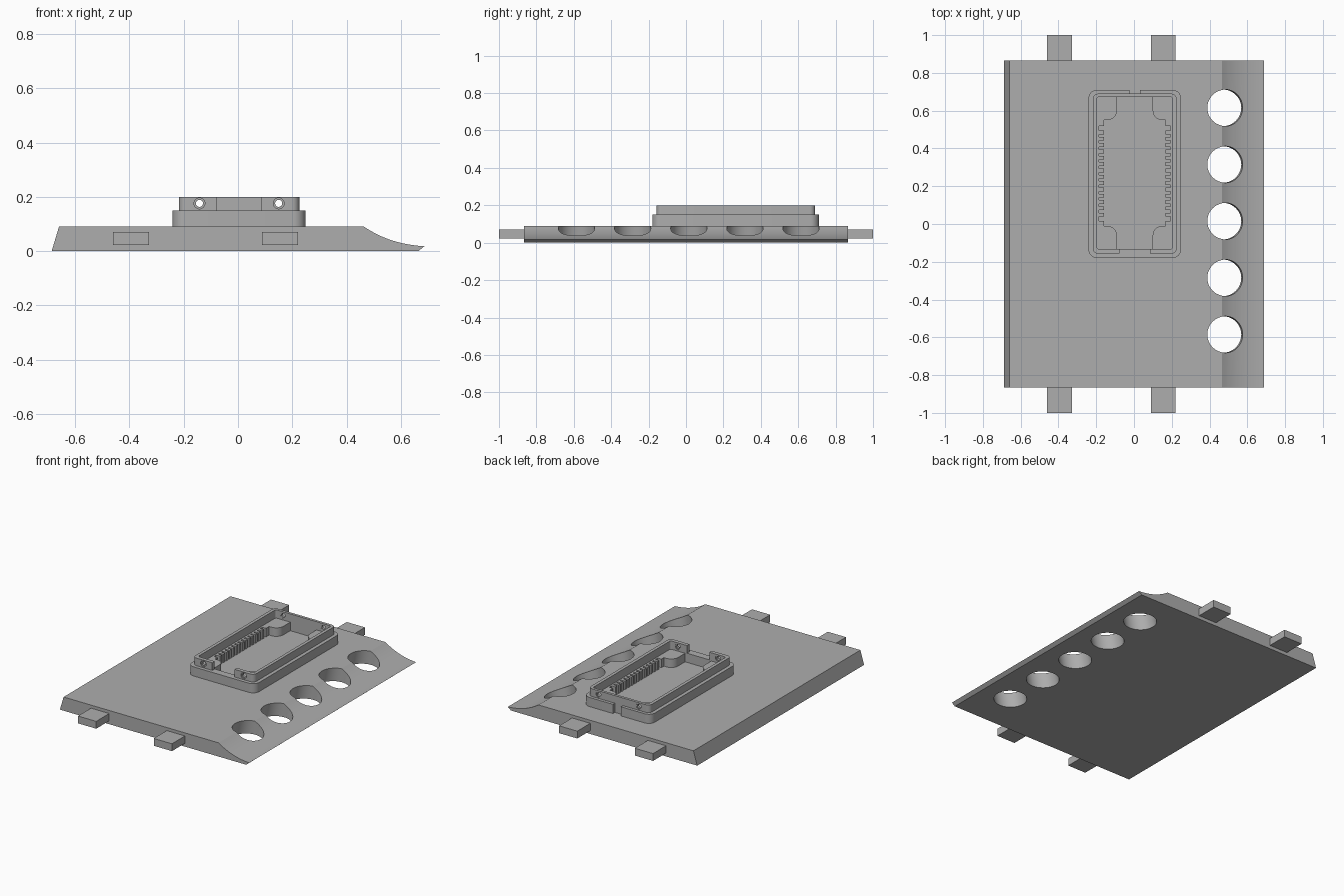
import bpy
import bmesh
from math import cos, sin, pi, atan
from mathutils import Matrix, Vector

cube = bpy.data.objects.get("Cube")
if cube:
    bpy.data.objects.remove(cube, do_unlink=True)

grey = bpy.data.materials.new("plain grey")
grey.use_nodes = True
grey.diffuse_color = (0.42, 0.42, 0.42, 1)
grey.node_tree.nodes["Principled BSDF"].inputs["Base Color"].default_value = grey.diffuse_color


def finish(name, bm):
    bmesh.ops.recalc_face_normals(bm, faces=bm.faces)
    mesh = bpy.data.meshes.new(name)
    bm.to_mesh(mesh)
    bm.free()
    mesh.materials.append(grey)
    ob = bpy.data.objects.new(name, mesh)
    bpy.context.collection.objects.link(ob)
    return ob


def prism(name, points, offset):
    """Extrude a closed 3D outline along an offset."""
    bm = bmesh.new()
    face = bm.faces.new([bm.verts.new(p) for p in points])
    out = bmesh.ops.extrude_face_region(bm, geom=[face])
    verts = [v for v in out["geom"] if isinstance(v, bmesh.types.BMVert)]
    bmesh.ops.translate(bm, verts=verts, vec=offset)
    return finish(name, bm)


def slab(name, x0, x1, y0, y1, z0, z1, radii=(0, 0, 0, 0)):
    """Box whose vertical corners may be rounded, counted from +x +y."""
    corners = [(x1, y1, -1, -1), (x0, y1, 1, -1), (x0, y0, 1, 1), (x1, y0, -1, 1)]
    pts = []
    for i, ((x, y, sx, sy), r) in enumerate(zip(corners, radii)):
        steps = 8 if r else 0
        for k in range(steps + 1):
            a = pi / 2 * (i + k / max(steps, 1))
            pts.append((x + sx * r + r * cos(a), y + sy * r + r * sin(a), z0))
    return prism(name, pts, (0, 0, z1 - z0))


def cylinder(name, radius, depth, matrix):
    bm = bmesh.new()
    bmesh.ops.create_cone(bm, cap_ends=True, segments=48, radius1=radius,
                          radius2=radius, depth=depth, matrix=matrix)
    return finish(name, bm)


def cut(target, cutters):
    """Subtract the cutters, then remove them."""
    bpy.context.view_layer.objects.active = target
    for c in cutters:
        mod = target.modifiers.new("cut", "BOOLEAN")
        mod.operation = "DIFFERENCE"
        mod.solver = "EXACT"
        mod.object = c
        bpy.ops.object.modifier_apply(modifier=mod.name)
        bpy.data.objects.remove(c, do_unlink=True)


def smooth(ob):
    bpy.ops.object.select_all(action="DESELECT")
    ob.select_set(True)
    bpy.context.view_layer.objects.active = ob
    bpy.ops.object.shade_smooth_by_angle(angle=pi / 6)


# Base plate with a hollow curved lip along one side
TOP, HALF = 0.09, 0.865
start, pull, tip = Vector((0.465, TOP)), Vector((0.56, 0.025)), Vector((0.687, 0.018))
profile = [(-0.687, 0), (-0.66, TOP)]
for k in range(17):
    t = k / 16
    profile.append((1 - t) ** 2 * start + 2 * t * (1 - t) * pull + t * t * tip)
profile.append((0.665, 0))
plate = prism("base_plate", [(p[0], -HALF, p[1]) for p in profile], (0, 2 * HALF, 0))

# Row of leaning round holes through the lip
lean = Matrix.Rotation(atan(0.2), 4, "Y")
cut(plate, [cylinder("lip_hole_cutter", 0.097, 0.6,
                     Matrix.Translation((0.478, 0.015 + 0.3 * i, TOP / 2)) @ lean)
            for i in range(-2, 3)])
smooth(plate)

# Locking tabs on both ends
for end, s in (("front", -1), ("back", 1)):
    for side, x in (("right", -0.395), ("left", 0.155)):
        ys = sorted((s * (HALF - 0.005), s))
        slab(f"{end}_{side}_tab", x - 0.066, x + 0.066, *ys, 0.022, 0.07)

# Socket frame: wide collar below, thin rim above, open in the middle
MID = 0.004
IN_X, IN_Y0, IN_Y1 = 0.201, -0.132, 0.672


def cavity():
    return slab("cavity_cutter", MID - IN_X, MID + IN_X, IN_Y0, IN_Y1, 0, 0.3, (0.012,) * 4)


collar = slab("socket_collar", MID - 0.245, MID + 0.245, -0.18, 0.71, TOP - 0.01, 0.15, (0.045,) * 4)
cut(collar, [cavity(), slab("notch_cutter", -0.025, 0.033, 0.69, 0.8, 0, 0.3)])
smooth(collar)

rim = slab("socket_rim", MID - 0.222, MID + 0.222, -0.157, 0.69, 0.149, 0.2, (0.028,) * 4)
cutters = [cavity(), slab("opening_cutter", MID - 0.081, MID + 0.081, -0.3, 0, 0.15, 0.3)]
turn = Matrix.Rotation(pi / 2, 4, "X")
SCREWS = (MID - 0.146, MID + 0.146)
for x in SCREWS:
    cutters.append(cylinder("screw_hole_cutter", 0.02, 2,
                            Matrix.Translation((x, 0.2, 0.176)) @ turn))
cut(rim, cutters)
smooth(rim)

# Bushings lining the screw holes
for end, y in (("front", -0.143), ("back", 0.68)):
    for side, x in zip(("right", "left"), SCREWS):
        place = Matrix.Translation((x, y, 0.176)) @ turn
        ring = cylinder(f"{end}_{side}_bushing", 0.0205, 0.014, place)
        cut(ring, [cylinder("bore_cutter", 0.013, 0.1, place)])
        smooth(ring)

# Corner blocks, side ledges and comb teeth inside the socket
FLOOR, LEDGE = TOP - 0.01, 0.146
COUNT = 15
for side, s in (("right", -1), ("left", 1)):
    def span(a, b):
        return sorted((MID + s * a, MID + s * b))

    for end, y0, y1 in (("front", IN_Y0, -0.01), ("back", 0.55, IN_Y1)):
        # only the corner facing the socket middle is rounded
        radii = [0] * 4
        radii[{("front", -1): 0, ("front", 1): 1, ("back", 1): 2, ("back", -1): 3}[end, s]] = 0.05
        smooth(slab(f"{end}_{side}_block", *span(0.095, IN_X), y0, y1, FLOOR, LEDGE, radii))
    slab(f"{side}_ledge", *span(0.19, IN_X), -0.012, 0.552, FLOOR, LEDGE)
    for end, y0, y1 in (("front", -0.012, 0.016), ("back", 0.518, 0.552)):
        slab(f"{end}_{side}_ledge_end", *span(0.163, 0.192), y0, y1, FLOOR, LEDGE)
    for i in range(COUNT - 1):
        y = 0.016 + 0.502 * (i + 1) / COUNT
        slab(f"{side}_tooth_{i + 1}", *span(0.163, 0.192), y - 0.01, y + 0.01, FLOOR, LEDGE)
